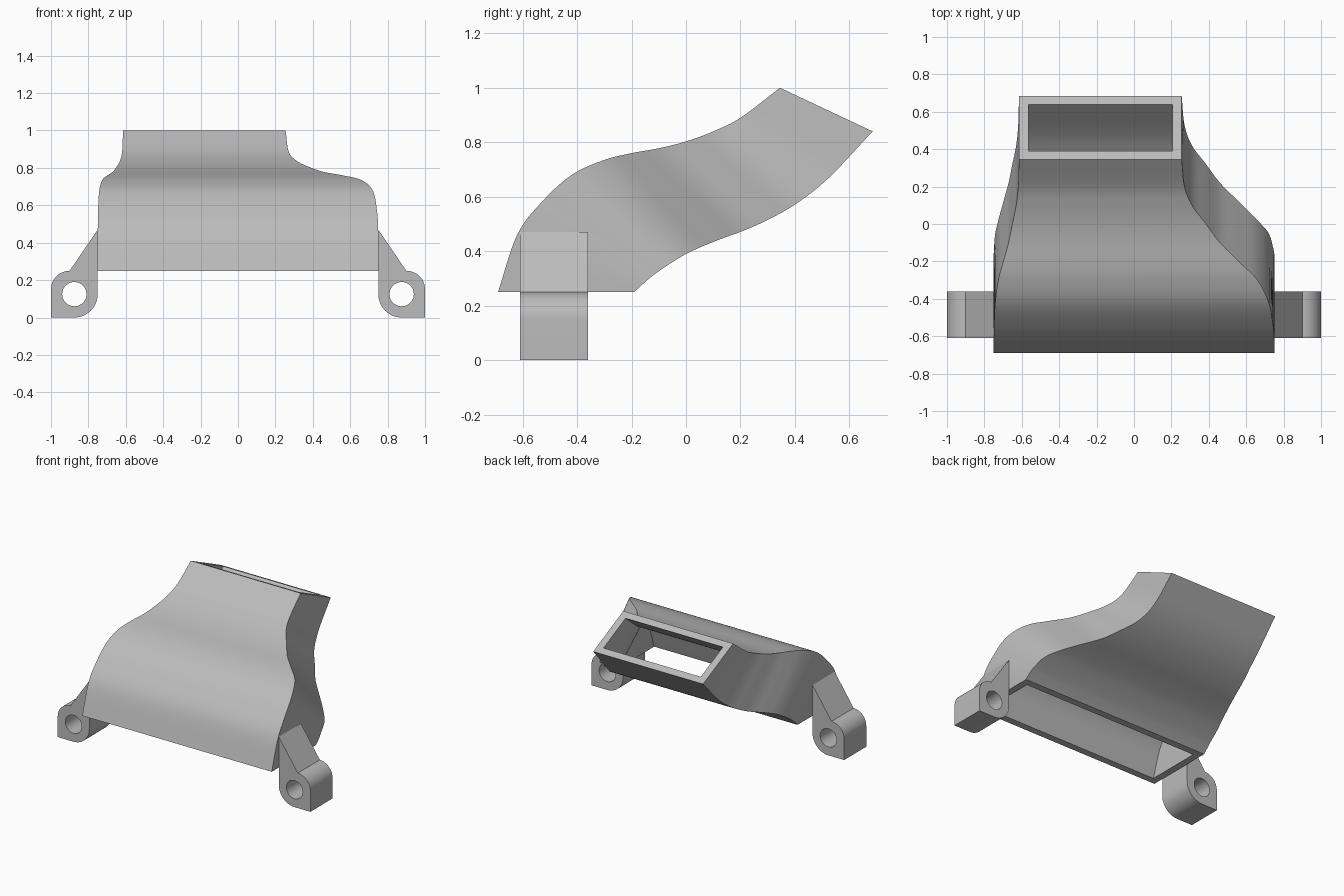
import bpy
import bmesh
from math import sin, cos, pi, radians
from mathutils import Vector

cube = bpy.data.objects.get("Cube")
if cube:
    bpy.data.objects.remove(cube, do_unlink=True)

grey = bpy.data.materials.new("plain grey")
grey.use_nodes = True
GREY = (0.5, 0.5, 0.5, 1)
grey.diffuse_color = GREY
grey.node_tree.nodes["Principled BSDF"].inputs["Base Color"].default_value = GREY

WALL = 0.05


def finish(obj):
    obj.data.materials.clear()
    obj.data.materials.append(grey)
    bpy.ops.object.select_all(action="DESELECT")
    obj.select_set(True)
    bpy.context.view_layer.objects.active = obj
    bpy.ops.object.shade_smooth_by_angle(angle=radians(30))


# Duct stations: left edge x, upper edge (y, z), lower edge (y, z)
STATIONS = [Vector(s) for s in (
    (.75, -.69, .25, -.19, .25),
    (.75, -.62, .46, -.16, .278),
    (.742, -.53, .58, -.12, .312),
    (.72, -.42, .68, -.05, .36),
    (.66, -.30, .735, .02, .40),
    (.56, -.20, .76, .12, .442),
    (.46, -.10, .778, .22, .479),
    (.385, 0, .803, .32, .525),
    (.31, .10, .84, .42, .585),
    (.27, .20, .89, .53, .675),
    (.255, .345, 1.0, .685, .84),
)]


def smooth_path(keys, steps=6):
    """Catmull-Rom samples through the stations."""
    ext = [keys[0] * 2 - keys[1]] + keys + [keys[-1] * 2 - keys[-2]]
    out = []
    for a, b, c, d in zip(ext, ext[1:], ext[2:], ext[3:]):
        for i in range(steps):
            t = i / steps
            out.append(b + (c - a) * (t / 2)
                       + (a * 2 - b * 5 + c * 4 - d) * (t * t / 2)
                       + (b * 3 - a - c * 3 + d) * (t ** 3 / 2))
    return out + [keys[-1]]


def section(s, inset):
    """Four corners of the duct at one station, optionally inset."""
    x1, uy, uz, ly, lz = s
    taper = (0.75 - x1) / 0.495
    x0 = -0.75 + 0.135 * taper
    up, low = Vector((0, uy, uz)), Vector((0, ly, lz))
    shift = (low - up).normalized() * inset
    up, low = up + shift, low - shift
    left, right = Vector((x1 - inset, 0, 0)), Vector((x0 + inset, 0, 0))
    return [up + right, up + left, low + left, low + right]


# Hollow duct: outer and inner skins joined by a rim at each end
bm = bmesh.new()
path = smooth_path(STATIONS)
skins = [[[bm.verts.new(p) for p in section(s, inset)] for s in path]
         for inset in (0, WALL)]


def join(a, b):
    for i in range(4):
        j = (i + 1) % 4
        bm.faces.new((a[i], a[j], b[j], b[i]))


for skin in skins:
    for a, b in zip(skin, skin[1:]):
        join(a, b)
for end in (0, -1):
    join(skins[0][end], skins[1][end])
bmesh.ops.recalc_face_normals(bm, faces=bm.faces)
mesh = bpy.data.meshes.new("duct")
bm.to_mesh(mesh)
bm.free()
duct = bpy.data.objects.new("duct", mesh)
bpy.context.collection.objects.link(duct)
finish(duct)


def arc(cx, cz, r, start, end, n):
    angles = [radians(start + (end - start) * i / n) for i in range(n + 1)]
    return [(cx + r * cos(a), cz + r * sin(a)) for a in angles]


# Mounting lugs: bored profile extruded along y
def lug(name, side):
    outline = [(.75, .47)] + arc(.875, .125, .125, 180, 270, 12) + [(1, 0)]
    outline += arc(.9, .15, .1, 0, 90, 12)
    bore = arc(.875, .125, .065, 0, 360, 40)[:-1]
    curve = bpy.data.curves.new(name, "CURVE")
    curve.dimensions = "2D"
    curve.fill_mode = "BOTH"
    curve.extrude = 0.125
    for points in (outline, bore):
        spline = curve.splines.new("POLY")
        spline.points.add(len(points) - 1)
        for p, (x, z) in zip(spline.points, points):
            p.co = (side * x, z, 0, 1)
        spline.use_cyclic_u = True
    obj = bpy.data.objects.new(name, curve)
    obj.rotation_euler.x = pi / 2
    obj.location.y = -0.485
    bpy.context.collection.objects.link(obj)
    bpy.ops.object.select_all(action="DESELECT")
    obj.select_set(True)
    bpy.context.view_layer.objects.active = obj
    bpy.ops.object.convert(target="MESH")
    obj = bpy.context.view_layer.objects.active
    # Weld the caps to the walls
    bm = bmesh.new()
    bm.from_mesh(obj.data)
    bmesh.ops.remove_doubles(bm, verts=bm.verts, dist=0.0001)
    bmesh.ops.recalc_face_normals(bm, faces=bm.faces)
    bm.to_mesh(obj.data)
    bm.free()
    finish(obj)


lug("left_lug", 1)
lug("right_lug", -1)
